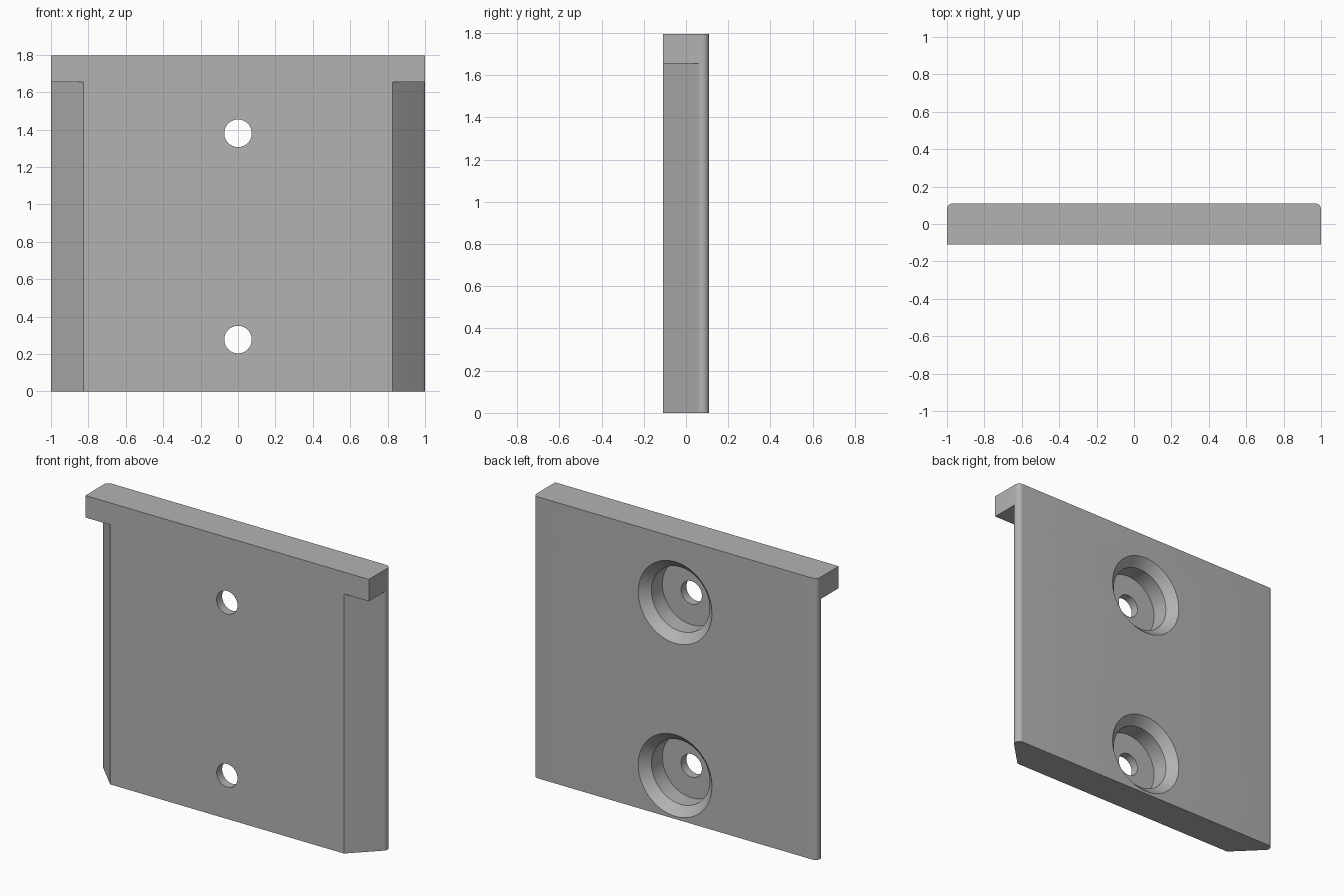
import bpy, bmesh
from math import sin, cos, pi, radians

if "Cube" in bpy.data.objects:
    bpy.data.objects.remove(bpy.data.objects["Cube"], do_unlink=True)

HALF_W, HALF_D = 1.0, 0.11
HEIGHT, CAP_Z = 1.795, 1.655
FILLET = 0.032
SLOPE_X = 0.825

grey = bpy.data.materials.new("plain grey")
grey.use_nodes = True
grey.diffuse_color = (0.45, 0.45, 0.45, 1)
grey.node_tree.nodes["Principled BSDF"].inputs["Base Color"].default_value = grey.diffuse_color


def make_object(name, bm):
    bmesh.ops.recalc_face_normals(bm, faces=bm.faces)
    mesh = bpy.data.meshes.new(name)
    bm.to_mesh(mesh)
    bm.free()
    mesh.materials.append(grey)
    obj = bpy.data.objects.new(name, mesh)
    bpy.context.collection.objects.link(obj)
    return obj


def corner_arc(start, steps):
    """Rounded back corner on the +x side, from the start angle round to the back."""
    return [(HALF_W - FILLET + FILLET * cos(a), HALF_D - FILLET + FILLET * sin(a))
            for a in (start + (pi / 2 - start) * i / steps for i in range(steps + 1))]


def slab(name, half_profile, z0, z1):
    """Mirror a half outline across x and extrude it upwards."""
    outline = half_profile + [(-x, y) for x, y in reversed(half_profile)]
    bm = bmesh.new()
    base = bm.faces.new([bm.verts.new((x, y, z0)) for x, y in outline])
    top = bmesh.ops.extrude_face_region(bm, geom=[base])["geom"]
    bmesh.ops.translate(bm, vec=(0, 0, z1 - z0),
                        verts=[v for v in top if isinstance(v, bmesh.types.BMVert)])
    return make_object(name, bm)


def lathe(name, profile, z):
    """Spin a (radius, y) profile about a y-directed axis at height z."""
    bm = bmesh.new()
    verts = [bm.verts.new((r, y, z)) for r, y in profile]
    edges = [bm.edges.new(pair) for pair in zip(verts, verts[1:])]
    bmesh.ops.spin(bm, geom=verts + edges, cent=(0, 0, z), axis=(0, 1, 0),
                   angle=2 * pi, steps=64)
    bmesh.ops.remove_doubles(bm, verts=bm.verts, dist=0.0001)
    return make_object(name, bm)


def combine(target, other, operation):
    mod = target.modifiers.new(operation.title(), "BOOLEAN")
    mod.operation, mod.object, mod.solver = operation, other, "EXACT"
    bpy.context.view_layer.objects.active = target
    bpy.ops.object.modifier_apply(modifier=mod.name)
    bpy.data.objects.remove(other, do_unlink=True)


# Dovetail plate with sloping sides, and the full-width stop along its top
plate = slab("mounting_plate", [(SLOPE_X, -HALF_D)] + corner_arc(-pi / 4, 12), 0, CAP_Z + 0.05)
stop = slab("top_stop", [(HALF_W, -HALF_D)] + corner_arc(0, 8), CAP_Z, HEIGHT)
combine(plate, stop, "UNION")

# Screw holes: bevelled counterbore in the back, small hole through the front
BORE = [(0, 0.2), (0.35, 0.2), (0.205, 0.055), (0.205, -0.055),
        (0.0735, -0.055), (0.0735, -0.2), (0, -0.2)]
for height in (0.277, 1.38):
    combine(plate, lathe("screw_hole_cutter", BORE, height), "DIFFERENCE")

# Merge flat regions left by the booleans
bm = bmesh.new()
bm.from_mesh(plate.data)
bmesh.ops.remove_doubles(bm, verts=bm.verts, dist=0.0001)
bmesh.ops.dissolve_limit(bm, angle_limit=radians(0.5), verts=bm.verts, edges=bm.edges)
bm.to_mesh(plate.data)
bm.free()

bpy.ops.object.select_all(action="DESELECT")
plate.select_set(True)
bpy.context.view_layer.objects.active = plate
bpy.ops.object.shade_smooth_by_angle(angle=radians(30))
